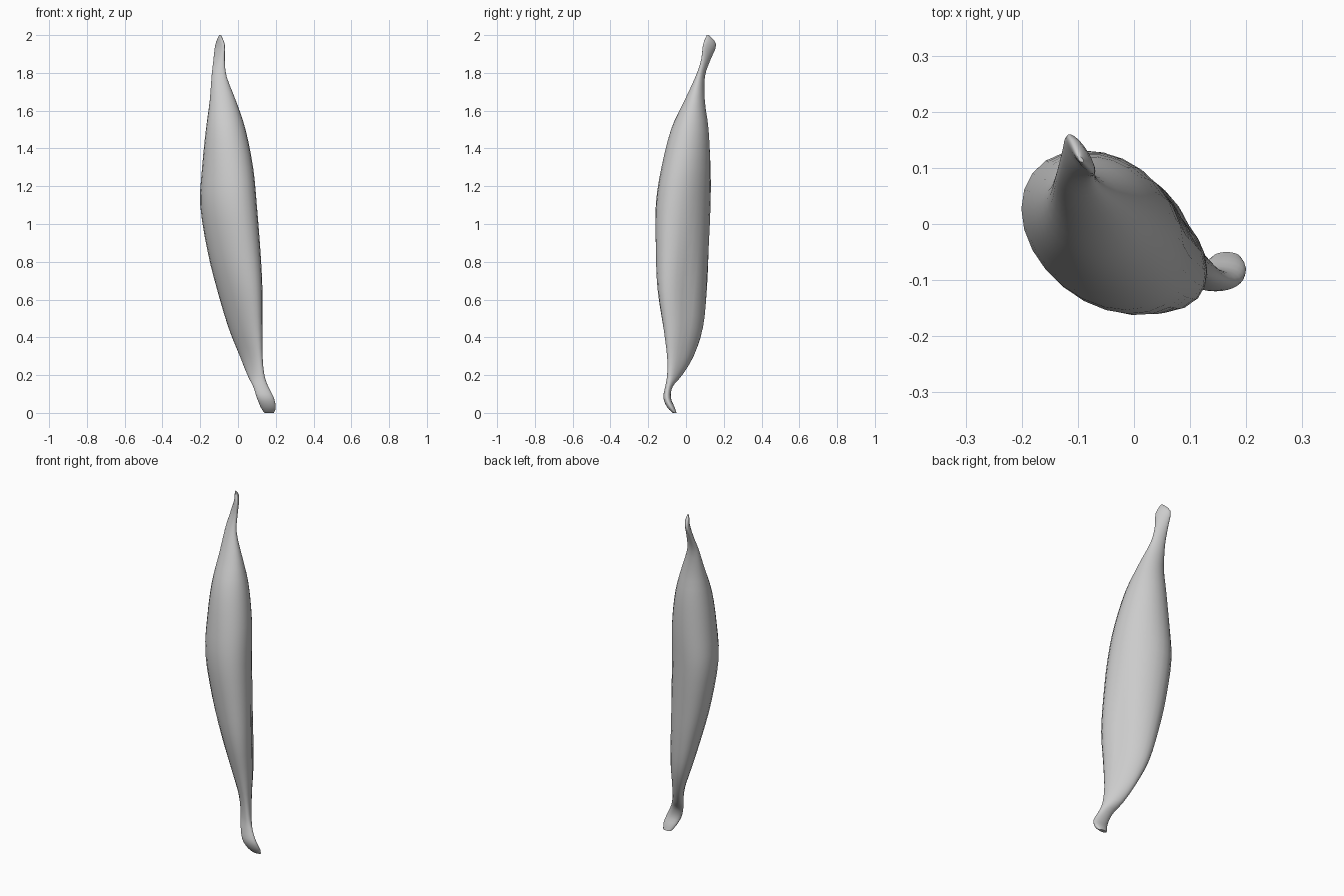
import bpy
import bmesh
import math
from mathutils import Vector

SIDES = 24
STEPS = 3

# Remove the default object
default_cube = bpy.data.objects.get("Cube")
if default_cube:
    bpy.data.objects.remove(default_cube, do_unlink=True)

# Pale grey skin
skin = bpy.data.materials.new("pale_grey")
skin.use_nodes = True
colour = (0.6, 0.6, 0.6, 1)
skin.diffuse_color = colour
skin.node_tree.nodes["Principled BSDF"].inputs["Base Color"].default_value = colour

# Pod cross-sections: height, x range, y range, diagonal lean
sections = [Vector(row) for row in (
    (0, .14, .19, -.07, -.05, 0),
    (.03, .12, .2, -.1, -.06, 0),
    (.08, .1, .19, -.12, -.08, 0),
    (.14, .08, .16, -.11, -.07, -.2),
    (.2, .05, .14, -.1, -.02, -.6),
    (.3, .01, .13, -.1, .04, -.7),
    (.45, -.05, .13, -.12, .09, -.6),
    (.65, -.11, .13, -.15, .11, -.5),
    (.85, -.16, .12, -.16, .12, -.4),
    (1.1, -.2, .1, -.16, .13, -.3),
    (1.3, -.19, .08, -.13, .13, -.2),
    (1.5, -.17, .04, -.08, .12, -.1),
    (1.65, -.15, -.01, -.01, .1, -.1),
    (1.78, -.14, -.06, .05, .1, -.3),
    (1.87, -.13, -.07, .08, .13, -.6),
    (1.95, -.12, -.07, .09, .16, -.8),
    (2, -.1, -.09, .11, .12, -.5),
)]


def blend(before, start, end, after, t):
    """Smooth curve through the middle two sections."""
    tangent_a = (end - before) / 2
    tangent_b = (after - start) / 2
    ease = t * t * (3 - 2 * t)
    return (start.lerp(end, ease)
            + tangent_a * (t * (1 - t) ** 2)
            - tangent_b * (t * t * (1 - t)))


def make_ring(bm, section):
    """One leaning oval with a shallow groove beside its side ridge."""
    z, left, right, front, back, lean = section
    lean = max(-.9, min(.9, lean))
    spread = math.sqrt(1 - lean * lean)
    groove = .12 * math.exp(-((z - .6) / .35) ** 2)
    ring = []
    for i in range(SIDES):
        angle = math.tau * i / SIDES
        u = math.cos(angle)
        v = lean * u + spread * math.sin(angle)
        offset = math.remainder(math.atan2(v, u) - .25, math.tau)
        dent = 1 - groove * math.exp(-(offset / .4) ** 2)
        x = (left + right) / 2 + (right - left) / 2 * u * dent
        y = (front + back) / 2 + (back - front) / 2 * v * dent
        ring.append(bm.verts.new((x, y, z)))
    return ring


# Loft the pod from the bent stem to the pinched tip
bm = bmesh.new()
rings = []
last = len(sections) - 1
for k in range(last):
    neighbours = [sections[max(0, min(last, k + d))] for d in (-1, 0, 1, 2)]
    for step in range(STEPS):
        rings.append(make_ring(bm, blend(*neighbours, step / STEPS)))
rings.append(make_ring(bm, sections[last]))

for low, high in zip(rings, rings[1:]):
    for i in range(SIDES):
        j = (i + 1) % SIDES
        bm.faces.new((low[i], low[j], high[j], high[i]))
bm.faces.new(list(reversed(rings[0])))
bm.faces.new(rings[-1])
bmesh.ops.recalc_face_normals(bm, faces=bm.faces)

mesh = bpy.data.meshes.new("pod")
bm.to_mesh(mesh)
bm.free()
mesh.materials.append(skin)
pod = bpy.data.objects.new("pod", mesh)
bpy.context.collection.objects.link(pod)

# Smooth skin with crisp ends
bpy.ops.object.select_all(action="DESELECT")
pod.select_set(True)
bpy.context.view_layer.objects.active = pod
bpy.ops.object.shade_smooth_by_angle(angle=math.radians(50))
